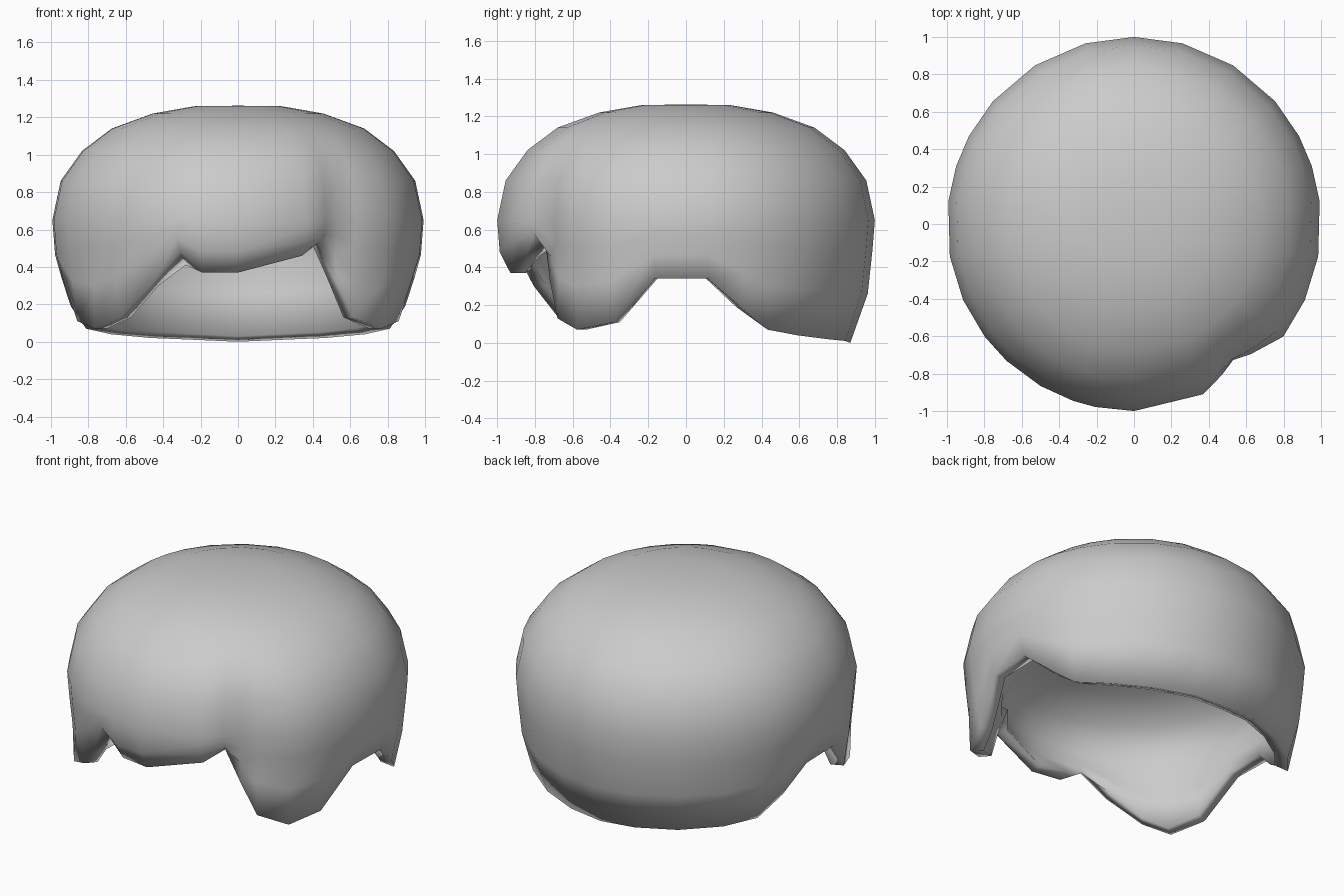
import bpy, bmesh, math

if "Cube" in bpy.data.objects:
    bpy.data.objects.remove(bpy.data.objects["Cube"])

# Rim of the hair: (degrees from the front towards +x, height, radius)
RIGHT = [(0, .37, .93), (22, .46, .93), (30, .53, .92), (36, .33, .99), (42, .13, .98),
         (53, .07, .96), (66, .11, .94), (80, .34, .95), (97, .34, .95), (108, .19, .94),
         (118, .07, .92), (131, .04, .9), (148, .02, .88), (165, .01, .875)]
LEFT_FRONT = [(-53, .07, .96), (-43, .13, .92), (-30, .3, .93), (-19, .48, .94), (-12, .37, .92)]
back_left = [(-a, z, r) for a, z, r in reversed(RIGHT) if a > 60]
rim = RIGHT + [(180, 0, .87)] + back_left + LEFT_FRONT

# Dome profiles: (height, radius)
OUTER = [(0, .87), (.07, .92), (.2, .955), (.4, .98), (.65, 1.0), (.86, .955),
         (1.02, .84), (1.14, .68), (1.22, .46), (1.26, .23)]
INNER = [(0, .82), (.2, .87), (.4, .89), (.6, .88), (.72, .8), (.82, .6), (.88, .3)]


def radius(profile, z):
    for (z0, r0), (z1, r1) in zip(profile, profile[1:]):
        if z <= z1:
            return r0 + (r1 - r0) * (z - z0) / (z1 - z0)
    return profile[-1][1]


def dent(angle, z):
    # Parting groove where the fringe meets the right sideburn
    fade = max(0, min(1, (1.12 - z) / .4))
    return 1 - .1 * fade * max(0, 1 - abs(angle - 36) / 17)


bm = bmesh.new()


def add_ring(points):
    return [bm.verts.new((r * math.sin(math.radians(a)), -r * math.cos(math.radians(a)), z))
            for a, z, r in points]


def skin(lower, upper):
    n = len(lower)
    for i in range(n):
        j = (i + 1) % n
        bm.faces.new((lower[i], lower[j], upper[j], upper[i]))


def dome(edge, profile, base, crown_z):
    # Rings from the rim up to the base level, then up the profile to the crown
    rings = [add_ring([(a, z, r * dent(a, z)) for a, z, r in edge])]
    for h in (.4, .75):
        pts = []
        for a, z0, r0 in edge:
            z = z0 + (base - z0) * h
            pts.append((a, z, radius(profile, z) * dent(a, z)))
        rings.append(add_ring(pts))
    for z, r in profile:
        if z >= base:
            rings.append(add_ring([(a, z, r * dent(a, z)) for a, _, _ in edge]))
    for lower, upper in zip(rings, rings[1:]):
        skin(lower, upper)
    crown = bm.verts.new((0, 0, crown_z))
    n = len(edge)
    for i in range(n):
        bm.faces.new((rings[-1][i], rings[-1][(i + 1) % n], crown))
    return rings[0]


# Outer hair, inner scalp lining, and the lip joining them
outer_rim = dome(rim, OUTER, .65, 1.262)
lining = [(a, min(z, .39) + .02 if -25 < a < -10 else z + .03 * (abs(a) > 110), r - .08)
          for a, z, r in rim]
inner_rim = dome(lining, INNER, .6, .9)
skin(inner_rim, outer_rim)

bmesh.ops.recalc_face_normals(bm, faces=bm.faces)
for f in bm.faces:
    f.smooth = True
mesh = bpy.data.meshes.new("hair_shell")
bm.to_mesh(mesh)
bm.free()
hair = bpy.data.objects.new("hair_shell", mesh)
bpy.context.collection.objects.link(hair)
